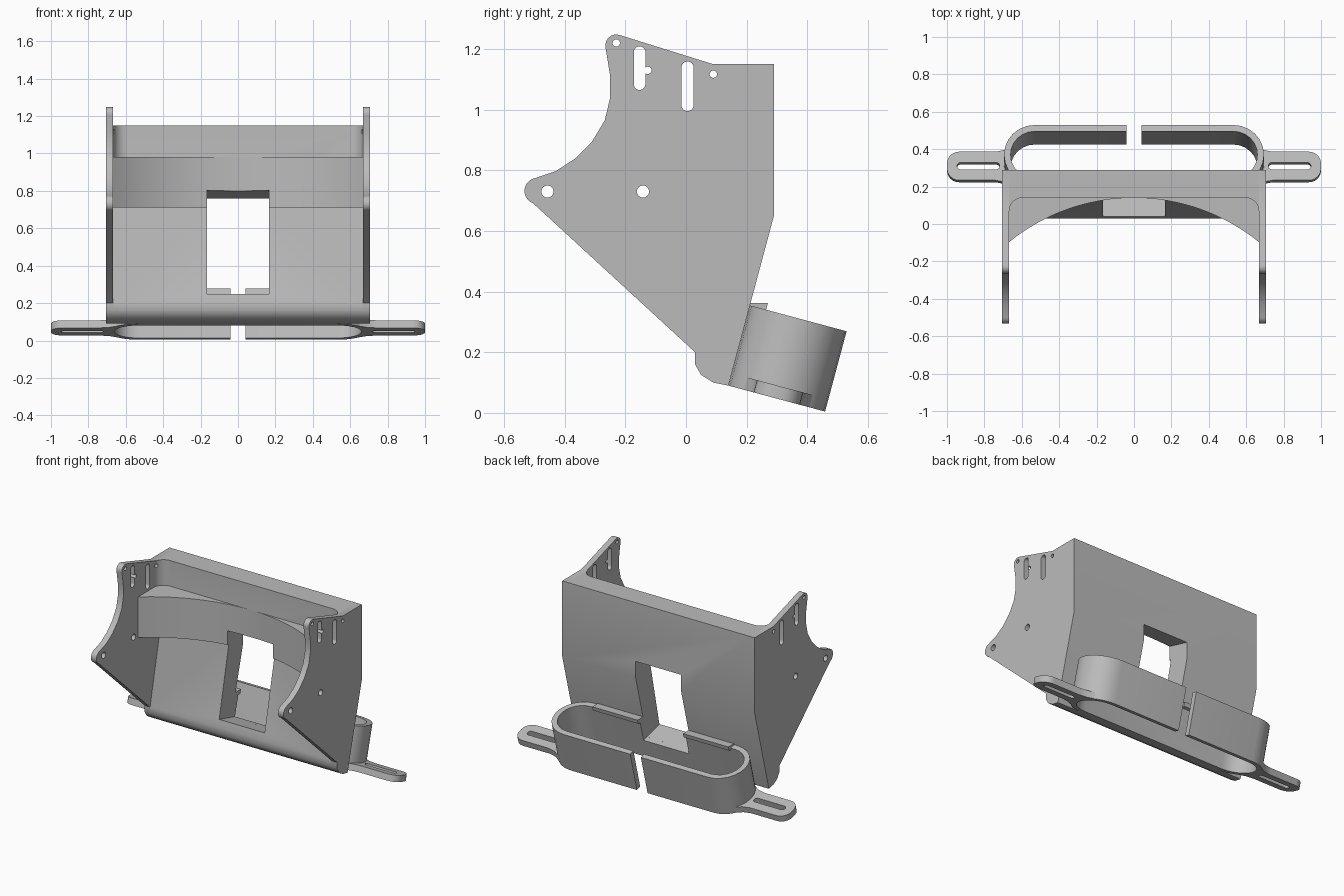
import bpy, bmesh, math
from mathutils import Matrix

if "Cube" in bpy.data.objects:
    bpy.data.objects.remove(bpy.data.objects["Cube"], do_unlink=True)

grey = bpy.data.materials.new("plain grey")
grey.use_nodes = True
grey.diffuse_color = (0.5, 0.5, 0.5, 1)
grey.node_tree.nodes["Principled BSDF"].inputs["Base Color"].default_value = (0.5, 0.5, 0.5, 1)

TILT = Matrix.Rotation(math.radians(-15), 4, 'X')


def prism(name, pts, axis, lo, hi, tilt=False):
    """Extrude a 2D outline along x (outline in y,z) or z (outline in x,y)."""
    bm = bmesh.new()
    place = (lambda a, b: (lo, a, b)) if axis == 'x' else (lambda a, b: (a, b, lo))
    face = bm.faces.new([bm.verts.new(place(a, b)) for a, b in pts])
    new = bmesh.ops.extrude_face_region(bm, geom=[face])["geom"]
    shift = (hi - lo, 0, 0) if axis == 'x' else (0, 0, hi - lo)
    bmesh.ops.translate(bm, vec=shift, verts=[v for v in new if isinstance(v, bmesh.types.BMVert)])
    bmesh.ops.recalc_face_normals(bm, faces=bm.faces)
    if tilt:
        bm.transform(TILT)
    me = bpy.data.meshes.new(name)
    bm.to_mesh(me)
    bm.free()
    me.materials.append(grey)
    ob = bpy.data.objects.new(name, me)
    bpy.context.collection.objects.link(ob)
    return ob


def cut(ob, cutters):
    """Subtract each cutter and bake the result."""
    for c in cutters:
        c.hide_render = True
        mod = ob.modifiers.new("cut", 'BOOLEAN')
        mod.operation, mod.solver, mod.object = 'DIFFERENCE', 'EXACT', c
    bpy.context.view_layer.update()
    dg = bpy.context.evaluated_depsgraph_get()
    me = bpy.data.meshes.new_from_object(ob.evaluated_get(dg))
    ob.modifiers.clear()
    ob.data = me


def arc(cx, cy, r, a0, a1, n=12):
    return [(cx + r * math.cos(math.radians(a0 + (a1 - a0) * i / n)),
             cy + r * math.sin(math.radians(a0 + (a1 - a0) * i / n))) for i in range(n + 1)]


def slot(cx, cy, r, half, upright=False):
    """Stadium outline; half is half the straight length."""
    pts = arc(cx + half, cy, r, -90, 90) + arc(cx - half, cy, r, 90, 270)
    return [(cx - (b - cy), cy + (a - cx)) for a, b in pts] if upright else pts


def rect(x0, x1, y0, y1):
    return [(x0, y0), (x1, y0), (x1, y1), (x0, y1)]


parts, cutters = [], []
WALL, OUT = 0.667, 0.707
BACK = [(0.14, 0.09), (0.29, 0.65), (0.29, 1.15)]
LIP = [(0.03, 0.2), (0.03, 0.16), (0.05, 0.125), (0.09, 0.1)]

# Window cutter, square to the sloping back
window = prism("window_cutter", rect(-0.167, 0.167, -0.5, 0.21), 'z', 0.25, 0.809, True)
cutters.append(window)

# Holes and slots through both side plates
holes = []
for i, (y, z, r) in enumerate([(-0.457, 0.73, 0.02), (-0.142, 0.73, 0.02),
                               (-0.23, 1.22, 0.012), (0.09, 1.117, 0.012),
                               (-0.126, 1.13, 0.012)]):
    holes.append(prism("hole_cutter", arc(y, z, r, 0, 345, 23), 'x', -0.8, 0.8))
for y, z, r, half in [(-0.153, 1.137, 0.019, 0.053), (0.005, 1.077, 0.02, 0.062)]:
    holes.append(prism("slot_cutter", slot(y, z, r, half, True), 'x', -0.8, 0.8))
cutters += holes

# Side plates
plate = (BACK + [(0.09, 1.15)] + arc(-0.23, 1.212, 0.036, 73, 190, 8)
         + [(-0.25, 1.11), (-0.25, 1.04), (-0.268, 0.965), (-0.31, 0.895),
            (-0.367, 0.838), (-0.43, 0.797)]
         + arc(-0.49, 0.732, 0.043, 100, 250, 10) + LIP)
for side, s in (("right", -1), ("left", 1)):
    lo, hi = sorted((s * WALL, s * OUT))
    ob = prism(side + "_plate", plate, 'x', lo, hi)
    cut(ob, holes)
    parts.append(ob)

# Back wall with sloping lower half and front lip
wall = prism("back_wall", BACK + [(0.14, 1.15), (0.14, 0.7)] + LIP, 'x', -WALL, WALL)
cut(wall, [window])
parts.append(wall)

# Concave curved band across the front of the wall
sweep = math.degrees(math.asin(WALL / 1.06))
band = prism("curved_band", arc(0, -0.92, 1.06, 90 - sweep, 90 + sweep, 32)
             + [(-WALL, 0.16), (WALL, 0.16)], 'z', 0.71, 0.98)
cut(band, [window])
parts.append(band)

# Rounded inner corners above the band
for side, s in (("right", -1), ("left", 1)):
    fillet = [(s * x, y) for x, y in arc(WALL - 0.07, 0.07, 0.07, 0, 90, 8)]
    ob = prism(side + "_corner_fillet", fillet + [(s * WALL, 0.14)], 'z', 0.97, 1.15)
    cut(ob, [holes[3]])
    parts.append(ob)

# Tilted oval ring behind the wall, split at the back
V0, U0, U1, R = 0.112, 0.123, 0.397, 0.165
VC = V0 + R
ring = prism("oval_ring", slot(0, VC, R, 0.53), 'z', U0, U1, True)
bore = prism("bore_cutter", slot(0, VC, 0.13, 0.53), 'z', 0, 0.6, True)
gap = prism("gap_cutter", rect(-0.039, 0.039, VC, 0.6), 'z', 0, 0.6, True)
cutters += [bore, gap]
cut(ring, [bore, gap, window])
parts.append(ring)

# Small ledges on the ring's front rim, either side of the window
for side, s in (("right", -1), ("left", 1)):
    lo, hi = sorted((s * 0.167, s * 0.5))
    parts.append(prism(side + "_rim_ledge",
                       [(0.2, 0.33), (0.211, 0.362), (0.27, 0.362), (0.263, 0.335)], 'x', lo, hi))

# Slotted mounting ears on the ring ends
root = arc(0.53, VC, 0.15, -55, 55, 10)
half_ear = [(0.655, 0.11), (0.69, 0.089), (0.74, 0.079)] + arc(0.935, 0.014, 0.065, 90, 0, 6)
ear = ([(x, VC + v) for x, v in half_ear] + [(x, VC - v) for x, v in reversed(half_ear)] + root)
for side, s in (("right", -1), ("left", 1)):
    ob = prism(side + "_ear", [(s * x, v) for x, v in ear], 'z', U0, U0 + 0.042, True)
    ear_slot = prism("ear_slot_cutter", slot(s * 0.832, VC, 0.019, 0.095), 'z', 0, 0.4, True)
    cut(ob, [ear_slot])
    cutters.append(ear_slot)
    parts.append(ob)

# Remove the helpers and smooth the curved faces
for c in cutters:
    bpy.data.objects.remove(c, do_unlink=True)
bpy.ops.object.select_all(action='DESELECT')
for ob in parts:
    ob.select_set(True)
bpy.context.view_layer.objects.active = parts[0]
bpy.ops.object.shade_smooth_by_angle(angle=math.radians(30))
